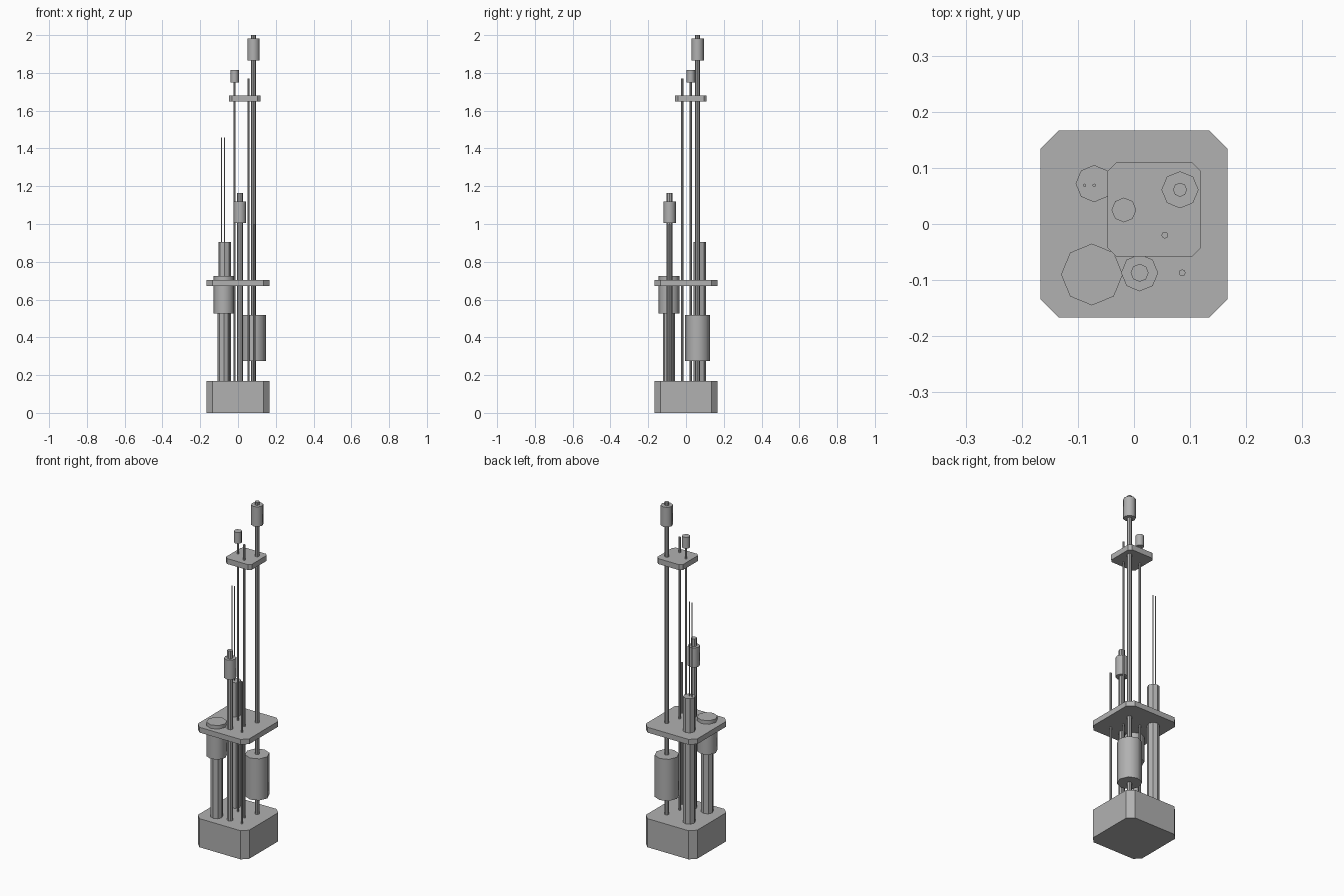
import bpy, bmesh, math

if "Cube" in bpy.data.objects:
    bpy.data.objects.remove(bpy.data.objects["Cube"])

# Dark grey paint for everything
grey = bpy.data.materials.new("dark_grey")
grey.diffuse_color = (0.44, 0.44, 0.44, 1)
grey.use_nodes = True
grey.node_tree.nodes["Principled BSDF"].inputs["Base Color"].default_value = grey.diffuse_color


def make_object(name, bm):
    bmesh.ops.recalc_face_normals(bm, faces=bm.faces)
    mesh = bpy.data.meshes.new(name)
    bm.to_mesh(mesh)
    bm.free()
    mesh.materials.append(grey)
    obj = bpy.data.objects.new(name, mesh)
    bpy.context.collection.objects.link(obj)
    return obj


def plate(name, cx, cy, half, cut, z0, z1):
    """Square slab with chamfered vertical corners."""
    a = half - cut
    outline = [(half, -a), (half, a), (a, half), (-a, half),
               (-half, a), (-half, -a), (-a, -half), (a, -half)]
    bm = bmesh.new()
    face = bm.faces.new([bm.verts.new((cx + x, cy + y, z0)) for x, y in outline])
    ext = bmesh.ops.extrude_face_region(bm, geom=[face], use_keep_orig=True)
    for v in ext["geom"]:
        if isinstance(v, bmesh.types.BMVert):
            v.co.z = z1
    return make_object(name, bm)


def rod(name, x, y, radius, z0, z1, sides=8, smooth=False):
    """Upright prism with a vertex on each axis; smooth rounds the side shading."""
    bm = bmesh.new()
    bmesh.ops.create_cone(bm, cap_ends=True, segments=sides,
                          radius1=radius, radius2=radius, depth=z1 - z0)
    bmesh.ops.translate(bm, verts=bm.verts, vec=(x, y, (z0 + z1) / 2))
    obj = make_object(name, bm)
    if smooth:
        bpy.ops.object.select_all(action='DESELECT')
        obj.select_set(True)
        bpy.context.view_layer.objects.active = obj
        bpy.ops.object.shade_smooth_by_angle(angle=math.radians(60))
    return obj


# Base block and the two support plates
BASE_TOP = 0.168
plate("base_block", 0, 0, 0.167, 0.033, 0, BASE_TOP)
plate("middle_plate", 0, 0, 0.167, 0.033, 0.673, 0.704)
plate("upper_plate", 0.036, 0.026, 0.0835, 0.0155, 1.648, 1.68)

# Poles standing on the base: name, x, y, radius, top
poles = [
    ("main_mast", 0.082, 0.061, 0.0125, 2.0),
    ("front_mast", 0.01, -0.087, 0.016, 1.165),
    ("slim_mast", -0.018, 0.025, 0.006, 1.76),
    ("bare_aerial", 0.055, -0.02, 0.006, 1.77),
    ("short_aerial", 0.086, -0.087, 0.006, 1.0),
    ("rear_tube", -0.071, 0.072, 0.033, 0.905),
    ("drum_post", -0.075, -0.09, 0.033, 0.54),
]
for name, x, y, radius, top in poles:
    rod(name, x, y, radius, BASE_TOP - 0.01, top)

# Canisters around the poles: name, x, y, radius, bottom, top
canisters = [
    ("main_mast_head", 0.082, 0.061, 0.033, 1.866, 1.982),
    ("main_mast_drum", 0.082, 0.061, 0.066, 0.275, 0.519),
    ("front_mast_head", 0.01, -0.087, 0.033, 1.005, 1.12),
    ("slim_mast_head", -0.018, 0.025, 0.022, 1.748, 1.814),
    ("corner_drum", -0.075, -0.09, 0.055, 0.525, 0.725),
]
for name, x, y, radius, z0, z1 in canisters:
    rod(name, x, y, radius, z0, z1, smooth=True)

# Pair of whip aerials on the rear tube
for side, x in (("left", -0.088), ("right", -0.071)):
    rod(side + "_whip", x, 0.069, 0.003, 0.895, 1.457, 6)
